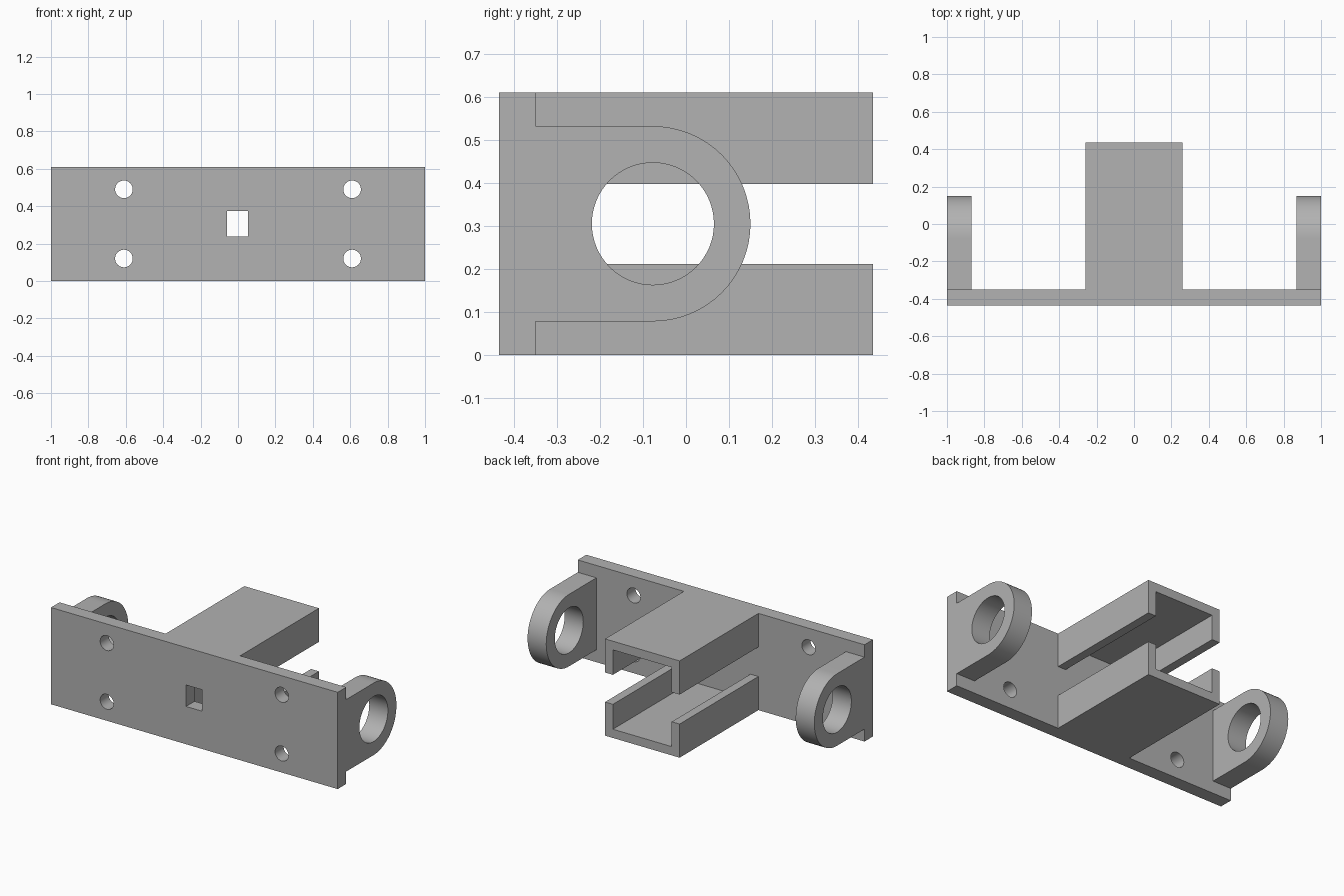
import bpy, bmesh, math
from mathutils import Matrix, Vector

old = bpy.data.objects.get("Cube")
if old:
    bpy.data.objects.remove(old, do_unlink=True)

grey = bpy.data.materials.new("plain grey")
grey.use_nodes = True
GREY = (0.445, 0.445, 0.445, 1)
grey.diffuse_color = GREY
grey.node_tree.nodes["Principled BSDF"].inputs["Base Color"].default_value = GREY

HEIGHT, MID = 0.61, 0.305            # plate height and its middle
FRONT, INNER, BACK = -0.435, -0.35, 0.435
ROOT = INNER - 0.04                  # parts sink into the plate before joining
WALL = 0.055


def finish(name, bm):
    bmesh.ops.recalc_face_normals(bm, faces=bm.faces)
    mesh = bpy.data.meshes.new(name)
    bm.to_mesh(mesh)
    bm.free()
    mesh.materials.append(grey)
    obj = bpy.data.objects.new(name, mesh)
    bpy.context.collection.objects.link(obj)
    return obj


def box(name, x, y, z):
    bm = bmesh.new()
    bmesh.ops.create_cube(bm, size=1)
    lo, hi = (Vector(p) for p in zip(x, y, z))
    for v in bm.verts:
        v.co = (lo + hi) / 2 + v.co * (hi - lo)
    return finish(name, bm)


def cylinder(name, centre, radius, length, axis):
    bm = bmesh.new()
    turn = Matrix.Rotation(math.pi / 2, 4, axis)
    bmesh.ops.create_cone(bm, cap_ends=True, segments=64, radius1=radius, radius2=radius,
                          depth=length, matrix=Matrix.Translation(centre) @ turn)
    return finish(name, bm)


def lug(name, x0, x1, y, radius):
    # straight tab with a half-round end, extruded sideways
    profile = [(ROOT, MID - radius)]
    for i in range(33):
        a = -math.pi / 2 + math.pi * i / 32
        profile.append((y + radius * math.cos(a), MID + radius * math.sin(a)))
    profile.append((ROOT, MID + radius))
    bm = bmesh.new()
    face = bm.faces.new([bm.verts.new((x0, py, pz)) for py, pz in profile])
    side = bmesh.ops.extrude_face_region(bm, geom=[face])
    moved = [g for g in side["geom"] if isinstance(g, bmesh.types.BMVert)]
    bmesh.ops.translate(bm, verts=moved, vec=(x1 - x0, 0, 0))
    return finish(name, bm)


def combine(target, tool, operation):
    mod = target.modifiers.new(tool.name, "BOOLEAN")
    mod.object, mod.operation, mod.solver = tool, operation, "EXACT"
    graph = bpy.context.evaluated_depsgraph_get()
    mesh = bpy.data.meshes.new_from_object(target.evaluated_get(graph))
    target.modifiers.clear()
    target.data = mesh
    bpy.data.objects.remove(tool, do_unlink=True)


# Mounting plate with the central arm and two side lugs joined on
bracket = box("mounting_bracket", (-1, 1), (FRONT, INNER), (0, HEIGHT))
combine(bracket, box("arm", (-0.26, 0.26), (ROOT, BACK), (0, HEIGHT)), "UNION")
LUG_Y = -0.077
for s, side in ((-1, "right"), (1, "left")):
    combine(bracket, lug(side + "_lug", s * 0.87, s, LUG_Y, 0.227), "UNION")

# Hollow of the arm, open at the back, and the slot splitting it into two channels
combine(bracket, box("arm_hollow", (WALL - 0.26, 0.26 - WALL), (INNER, BACK + 0.1),
                     (WALL, HEIGHT - WALL)), "DIFFERENCE")
combine(bracket, box("side_slot", (-0.4, 0.4), (INNER, BACK + 0.1), (0.212, 0.398)), "DIFFERENCE")

# Pivot holes in the lugs, screw holes and the square opening in the plate
for s in (-1, 1):
    combine(bracket, cylinder("pivot_hole", (s * 0.935, LUG_Y, MID), 0.142, 0.3, "Y"), "DIFFERENCE")
    for z in (0.12, 0.49):
        combine(bracket, cylinder("screw_hole", (s * 0.61, -0.39, z), 0.047, 0.3, "X"), "DIFFERENCE")
combine(bracket, box("opening", (-0.058, 0.054), (-0.6, -0.2), (0.238, 0.373)), "DIFFERENCE")

# Merge flush faces into single flats, keep round walls smooth
bm = bmesh.new()
bm.from_mesh(bracket.data)
bmesh.ops.remove_doubles(bm, verts=bm.verts, dist=0.0001)
bmesh.ops.dissolve_limit(bm, angle_limit=0.01, verts=bm.verts, edges=bm.edges)
bm.to_mesh(bracket.data)
bm.free()
bpy.ops.object.select_all(action="DESELECT")
bracket.select_set(True)
bpy.context.view_layer.objects.active = bracket
bpy.ops.object.shade_smooth_by_angle(angle=math.radians(30))
